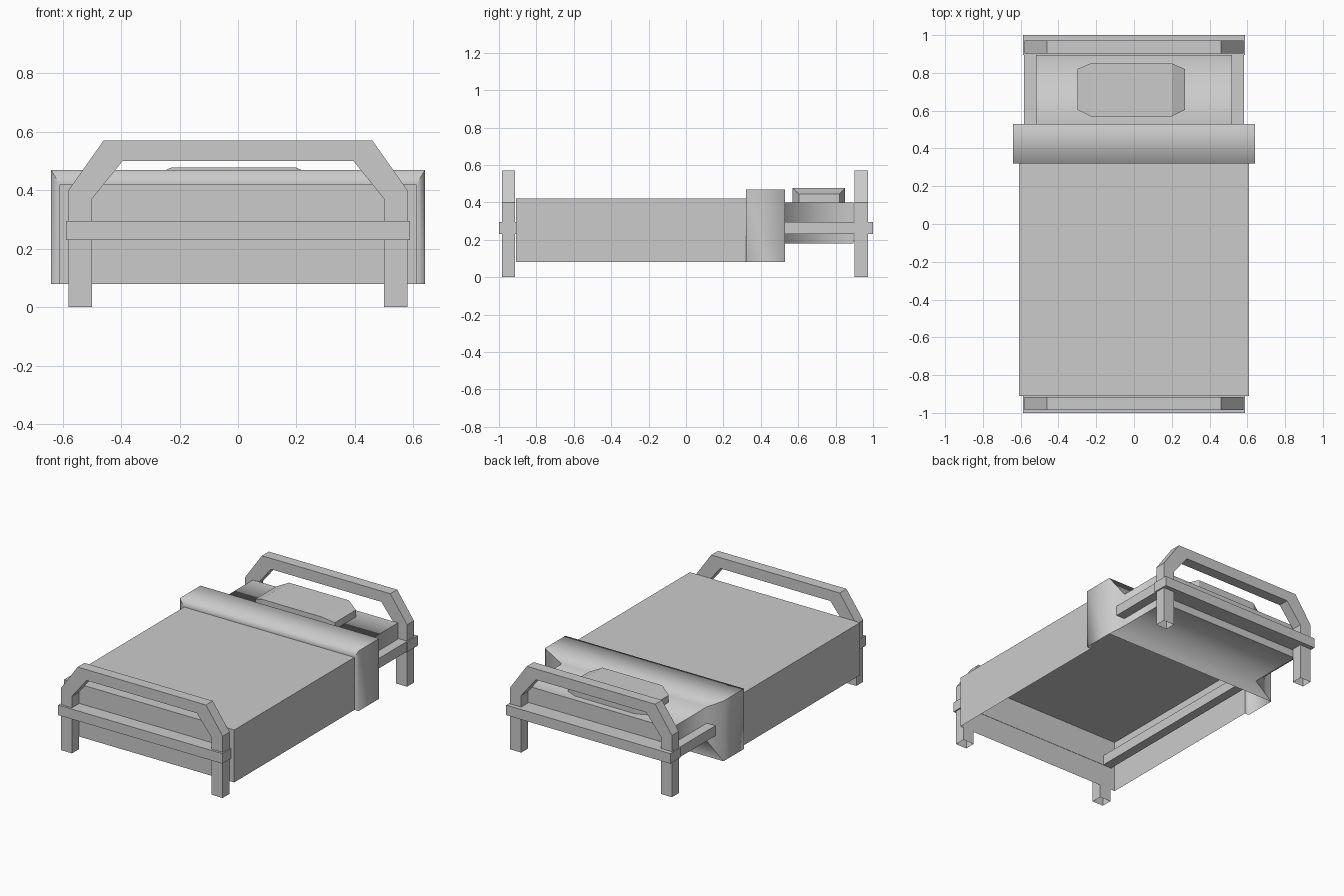
import bpy
import bmesh

if "Cube" in bpy.data.objects:
    bpy.data.objects.remove(bpy.data.objects["Cube"], do_unlink=True)

GREY = (0.6, 0.6, 0.6, 1)
grey = bpy.data.materials.new("plain grey")
grey.use_nodes = True
grey.diffuse_color = GREY
grey.node_tree.nodes["Principled BSDF"].inputs["Base Color"].default_value = GREY


def finish(bm, name, fix_normals=True):
    if fix_normals:
        bmesh.ops.recalc_face_normals(bm, faces=bm.faces)
    mesh = bpy.data.meshes.new(name)
    bm.to_mesh(mesh)
    bm.free()
    mesh.materials.append(grey)
    obj = bpy.data.objects.new(name, mesh)
    bpy.context.collection.objects.link(obj)
    return obj


def box(name, low, high):
    bm = bmesh.new()
    bmesh.ops.create_cube(bm, size=1)
    for v in bm.verts:
        v.co = [(a + b) / 2 + c * (b - a) for a, b, c in zip(low, high, v.co)]
    return finish(bm, name)


def arch(name, y0, y1):
    """Bent frame of two legs and a top bar, open under the feet."""
    outer = [(0.58, 0), (0.58, 0.4), (0.46, 0.57)]
    inner = [(0.5, 0), (0.5, 0.37), (0.395, 0.5)]

    def both_sides(half):
        return half + [(-x, z) for x, z in reversed(half)]

    bm = bmesh.new()
    rings = []
    for (xo, zo), (xi, zi) in zip(both_sides(outer), both_sides(inner)):
        rings.append([bm.verts.new(p) for p in
                      ((xo, y0, zo), (xo, y1, zo), (xi, y1, zi), (xi, y0, zi))])
    for a, b in zip(rings, rings[1:]):
        for i in range(4):
            j = (i + 1) % 4
            bm.faces.new((a[i], a[j], b[j], b[i]))
    return finish(bm, name)


# End frames with their cross rails
arch("foot_frame", -0.985, -0.915)
arch("head_frame", 0.902, 0.972)
box("foot_cross_rail", (-0.588, -1, 0.23), (0.588, -0.908, 0.295))
box("head_cross_rail", (-0.588, 0.895, 0.23), (0.588, 1, 0.295))

# Side rails
for side, name in ((1, "left_side_rail"), (-1, "right_side_rail")):
    xs = sorted((side * 0.52, side * 0.582))
    box(name, (xs[0], -0.915, 0.23), (xs[1], 0.9, 0.295))

# Hollow blanket with a raised fold, running into the mattress:
# each section is y, half width, bottom, top, and whether it is a crease
sections = [(-0.91, 0.61, 0.08, 0.42, True),
            (0.32, 0.61, 0.08, 0.42, True),
            (0.32, 0.64, 0.08, 0.47, False),
            (0.53, 0.64, 0.08, 0.47, False),
            (0.53, 0.52, 0.18, 0.4, False),
            (0.895, 0.52, 0.18, 0.4, True)]
bm = bmesh.new()
rings = [[bm.verts.new(p) for p in
          ((-w, y, lo), (-w, y, hi), (w, y, hi), (w, y, lo))]
         for y, w, lo, hi, crease in sections]
for n, (a, b) in enumerate(zip(rings, rings[1:])):
    for i in range(4 if n > 2 else 3):   # underside is open below the blanket
        j = (i + 1) % 4
        bm.faces.new((a[i], b[i], b[j], a[j]))
bm.faces.new(rings[0])
bm.faces.new(reversed(rings[-1]))
smooth_rings = [set(r) for r, s in zip(rings, sections) if not s[4]]
for f in bm.faces:
    f.smooth = True
for e in bm.edges:
    e.smooth = any(set(e.verts) <= r for r in smooth_rings)
finish(bm, "blanket_and_mattress")

# Pillow with tapered ends
bm = bmesh.new()
rings = []
for x, y0, y1, top in ((-0.3, 0.605, 0.82, 0.445), (-0.23, 0.57, 0.85, 0.477),
                       (0.2, 0.57, 0.85, 0.477), (0.27, 0.605, 0.82, 0.445)):
    rings.append([bm.verts.new(p) for p in
                  ((x, y0, 0.4), (x, y1, 0.4), (x, y1, top), (x, y0, top))])
for a, b in zip(rings, rings[1:]):
    for i in range(4):
        j = (i + 1) % 4
        bm.faces.new((a[i], a[j], b[j], b[i]))
bm.faces.new(rings[0])
bm.faces.new(rings[-1])
finish(bm, "pillow")
